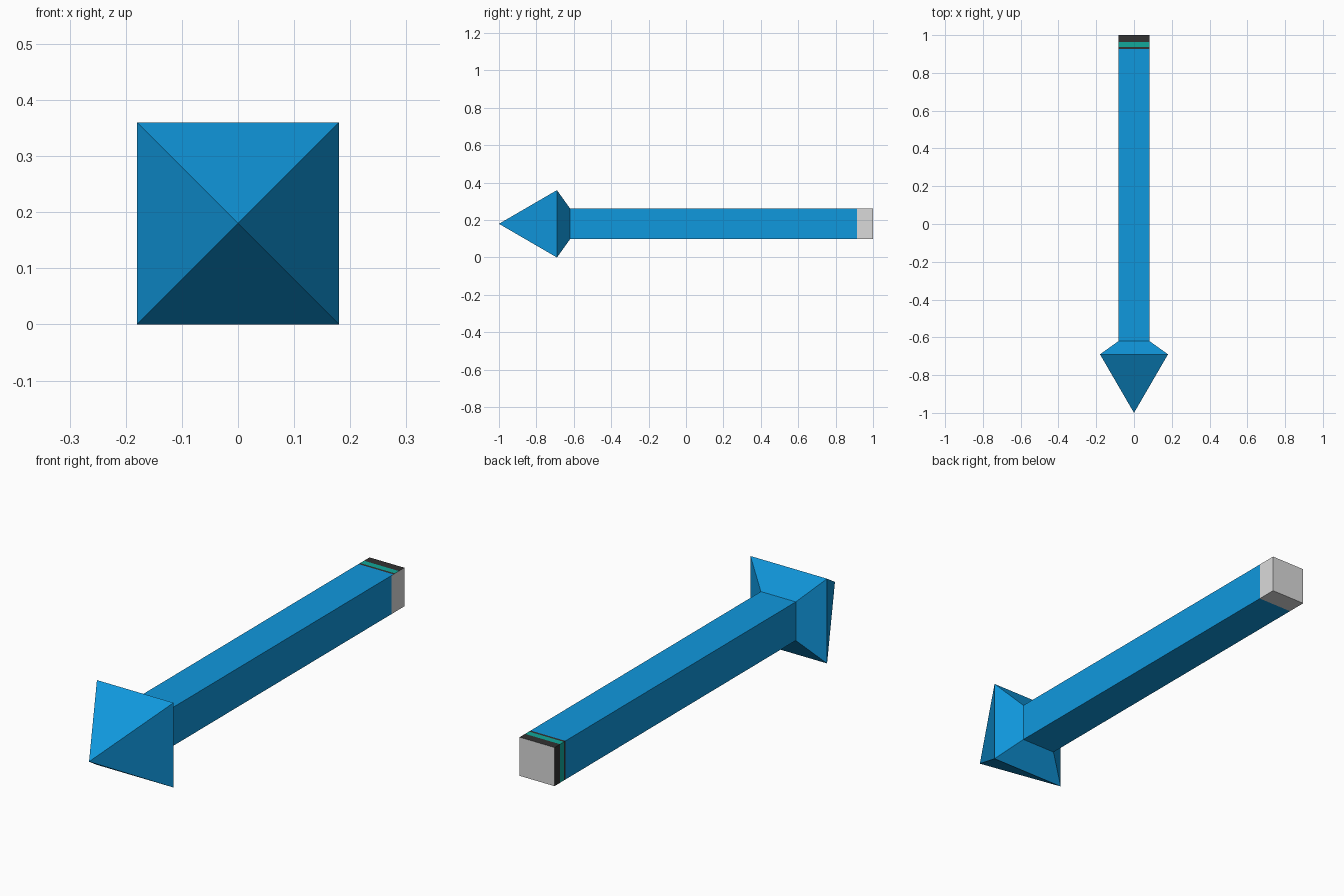
import bpy, bmesh

if "Cube" in bpy.data.objects:
    bpy.data.objects.remove(bpy.data.objects["Cube"])

ZC = 0.18       # height of the long axis
R = 0.082       # half width of the shaft
HEAD = 0.18     # half width of the arrowhead


def material(name, srgb):
    m = bpy.data.materials.new(name)
    lin = [c / 12.92 if c <= 0.04045 else ((c + 0.055) / 1.055) ** 2.4
           for c in (v / 255 for v in srgb)]
    m.diffuse_color = (*lin, 1)
    m.use_nodes = True
    m.node_tree.nodes["Principled BSDF"].inputs["Base Color"].default_value = m.diffuse_color
    return m


MATS = [material("blue", (16, 152, 222)), material("light_grey", (218, 218, 218)),
        material("charcoal", (50, 50, 50)), material("teal", (18, 168, 155))]
BLUE, GREY, DARK, TEAL = range(4)


def square_loft(name, sections, tip=None, cap=False, rule=None):
    """Skin square rings given as (y, half width), with optional front tip and back cap."""
    bm = bmesh.new()
    rings = [[bm.verts.new((sx * h, y, ZC + sz * h))
              for sx, sz in ((-1, -1), (1, -1), (1, 1), (-1, 1))] for y, h in sections]
    for a, b in zip(rings, rings[1:]):
        for i in range(4):
            j = (i + 1) % 4
            bm.faces.new((a[i], a[j], b[j], b[i]))
    if tip is not None:
        t = bm.verts.new((0, tip, ZC))
        for i in range(4):
            bm.faces.new((t, rings[0][(i + 1) % 4], rings[0][i]))
    if cap:
        bm.faces.new(rings[-1])
    bmesh.ops.recalc_face_normals(bm, faces=bm.faces)
    bm.normal_update()
    # make sure the open shells face outwards
    for f in bm.faces:
        c = f.calc_center_median()
        out = c.x * f.normal.x + (c.z - ZC) * f.normal.z
        if abs(f.normal.y) > 0.99:
            out = c.y * f.normal.y
        if out < 0:
            f.normal_flip()
        if rule:
            f.material_index = rule(c, f.normal)
    me = bpy.data.meshes.new(name)
    bm.to_mesh(me)
    bm.free()
    for m in MATS:
        me.materials.append(m)
    ob = bpy.data.objects.new(name, me)
    bpy.context.collection.objects.link(ob)
    return ob


def end_colours(c, n):
    """Grey end on right, bottom and back; banded dark end on top and left."""
    if n.z > 0.9 or n.x < -0.9:
        if c.y < 0.926:
            return BLUE
        return TEAL if 0.937 < c.y < 0.963 else DARK
    return GREY if c.y > 0.914 else BLUE


# pointed head with its sloping shoulder
square_loft("arrow_head", [(-0.69, HEAD), (-0.62, R)], tip=-1.0)

# long square shaft with coloured end bands
square_loft("shaft", [(y, R) for y in (-0.62, 0.914, 0.926, 0.937, 0.963, 1.0)],
            cap=True, rule=end_colours)
